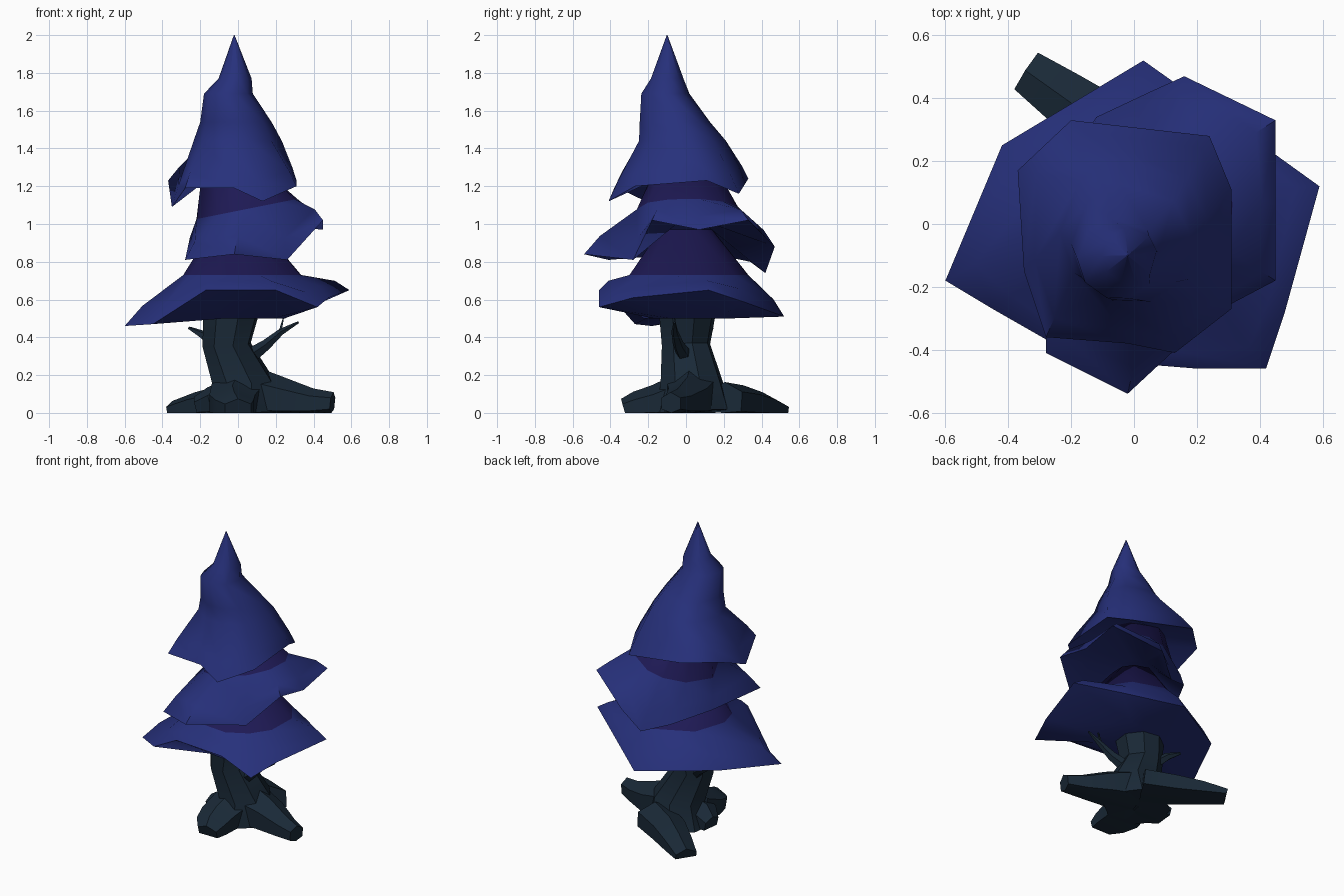
import bpy, bmesh, math
from mathutils import Vector

cube = bpy.data.objects.get("Cube")
if cube:
    bpy.data.objects.remove(cube)


def material(name, rgb):
    mat = bpy.data.materials.new(name)
    mat.use_nodes = True
    mat.diffuse_color = (*rgb, 1)
    shader = mat.node_tree.nodes["Principled BSDF"]
    shader.inputs["Base Color"].default_value = (*rgb, 1)
    shader.inputs["Roughness"].default_value = 0.9
    return mat


blue = material("needle blue", (0.02, 0.03, 0.2))
purple = material("inner purple", (0.013, 0.01, 0.09))
bark = material("dark bark", (0.01, 0.022, 0.038))


def finish(name, bm, mats, angle):
    bmesh.ops.recalc_face_normals(bm, faces=bm.faces)
    mesh = bpy.data.meshes.new(name)
    bm.to_mesh(mesh)
    bm.free()
    for mat in mats:
        mesh.materials.append(mat)
    obj = bpy.data.objects.new(name, mesh)
    bpy.context.collection.objects.link(obj)
    bpy.ops.object.select_all(action='DESELECT')
    obj.select_set(True)
    bpy.context.view_layer.objects.active = obj
    bpy.ops.object.shade_smooth_by_angle(angle=math.radians(angle))
    return obj


def loft(bm, rings, purple_bands=0):
    """Join rings of points with quads and cap both ends."""
    loops = [[bm.verts.new(p) for p in ring] for ring in rings]
    count = len(loops[0])
    for band, (a, b) in enumerate(zip(loops, loops[1:])):
        for i in range(count):
            j = (i + 1) % count
            face = bm.faces.new((a[i], a[j], b[j], b[i]))
            face.material_index = int(band < purple_bands)
    for loop, index in ((loops[0], int(purple_bands > 0)), (loops[-1], 0)):
        bm.faces.new(loop).material_index = index


def tier(name, rim, rings, under, bulge, purple_bands=0):
    """Drooping skirt: rings (x, y, radius, z, tilt) from the top, ragged rim, underside."""
    rim = [Vector(p) for p in rim]
    first = math.atan2(rim[0].y, rim[0].x)
    angles = []
    for i, p in enumerate(rim):
        own = (math.atan2(p.y, p.x) - first) % math.tau
        even = math.tau * i / len(rim)
        angles.append(first + (own + even) / 2)

    def circle(x, y, r, z, tilt=0):
        return [Vector((x + r * math.cos(a), y + r * math.sin(a), z + tilt * r * math.cos(a)))
                for a in angles]

    layers = [circle(*ring) for ring in rings]
    shoulder = [p.lerp(q, 0.7) + Vector((0, 0, bulge)) for p, q in zip(layers[-1], rim)]
    layers += [shoulder, rim, circle(*under)]
    bm = bmesh.new()
    loft(bm, layers, purple_bands)
    return finish(name, bm, (blue, purple), 60)


def limb(name, path, sides, squash=1.0):
    """Tapered tube along (x, y, z, radius) points, kept above the ground."""
    pts = [Vector(p[:3]) for p in path]
    turn = (pts[-1] - pts[0]).to_track_quat('Z', 'Y')
    rings = []
    for p, (*_, r) in zip(pts, path):
        ring = []
        for i in range(sides):
            a = math.tau * (i + 0.5) / sides
            q = p + turn @ Vector((r * math.cos(a), r * squash * math.sin(a), 0))
            q.z = max(q.z, 0)
            ring.append(q)
        rings.append(ring)
    bm = bmesh.new()
    loft(bm, rings)
    return finish(name, bm, (bark,), 35)


# Foliage
tier("lower_foliage",
     [(.42, -.46, .56), (.48, -.28, .61), (.59, .12, .65), (.34, .3, .59), (.03, .52, .51),
      (-.42, .25, .53), (-.6, -.18, .46), (-.45, -.27, .47), (-.17, -.43, .65), (.2, -.46, .65)],
     [(0, 0, .14, .97), (.03, .01, .32, .73)], (.03, 0, .23, .5), .025, 1)

tier("middle_foliage",
     [(-.02, -.54, .84), (.26, -.28, .81), (.45, -.18, 1.02), (.45, .07, .97), (.45, .33, 1.02),
      (.16, .47, .88), (.05, .42, .74), (-.12, .34, .8), (-.27, .1, .85), (-.28, -.41, .81)],
     [(-.02, 0, .17, 1.28), (.05, .01, .27, 1.08, .2)], (0, 0, .14, 1.0), .025, 1)

tier("upper_foliage",
     [(.31, -.27, 1.2), (.31, .11, 1.23), (.24, .28, 1.16), (-.2, .33, 1.24), (-.37, .17, 1.23),
      (-.35, -.15, 1.09), (-.28, -.36, 1.19), (-.02, -.38, 1.19), (.13, -.41, 1.12)],
     [(-.02, -.1, .002, 2), (-.015, -.1, .088, 1.77), (-.05, -.11, .13, 1.69),
      (-.01, -.06, .19, 1.54), (0, -.02, .235, 1.44)], (0, 0, .16, 1.26), .01)

# Trunk and roots
limb("trunk", [(.01, .04, 0, .21), (.03, .03, .16, .17), (-.06, 0, .36, .132), (-.03, .01, .56, .16)], 8)
limb("left_root", [(.04, .03, .1, .16), (.23, .01, .07, .12), (.39, -.04, .05, .08), (.5, -.08, .05, .06)], 6)
limb("back_root", [(.1, .2, .06, .13), (-.08, .3, .05, .12), (-.22, .4, .03, .1), (-.34, .485, 0, .08)], 6, .8)
limb("front_root", [(0, -.02, .1, .16), (-.03, -.16, .05, .14), (-.02, -.26, .03, .12), (0, -.33, .02, .08)], 6, .7)
limb("side_root", [(-.02, .02, .08, .14), (-.14, 0, .05, .11), (-.22, .04, .03, .07)], 6, .8)

# Small branches
limb("left_branch", [(.05, 0, .29, .045), (.15, -.04, .36, .03), (.23, -.06, .43, .018), (.32, -.06, .48, .006)], 5)
limb("left_twig", [(.22, -.06, .42, .012), (.24, -.06, .5, .004)], 4)
limb("right_branch", [(-.1, .04, .34, .04), (-.18, .11, .41, .025), (-.26, .14, .45, .008)], 5)
